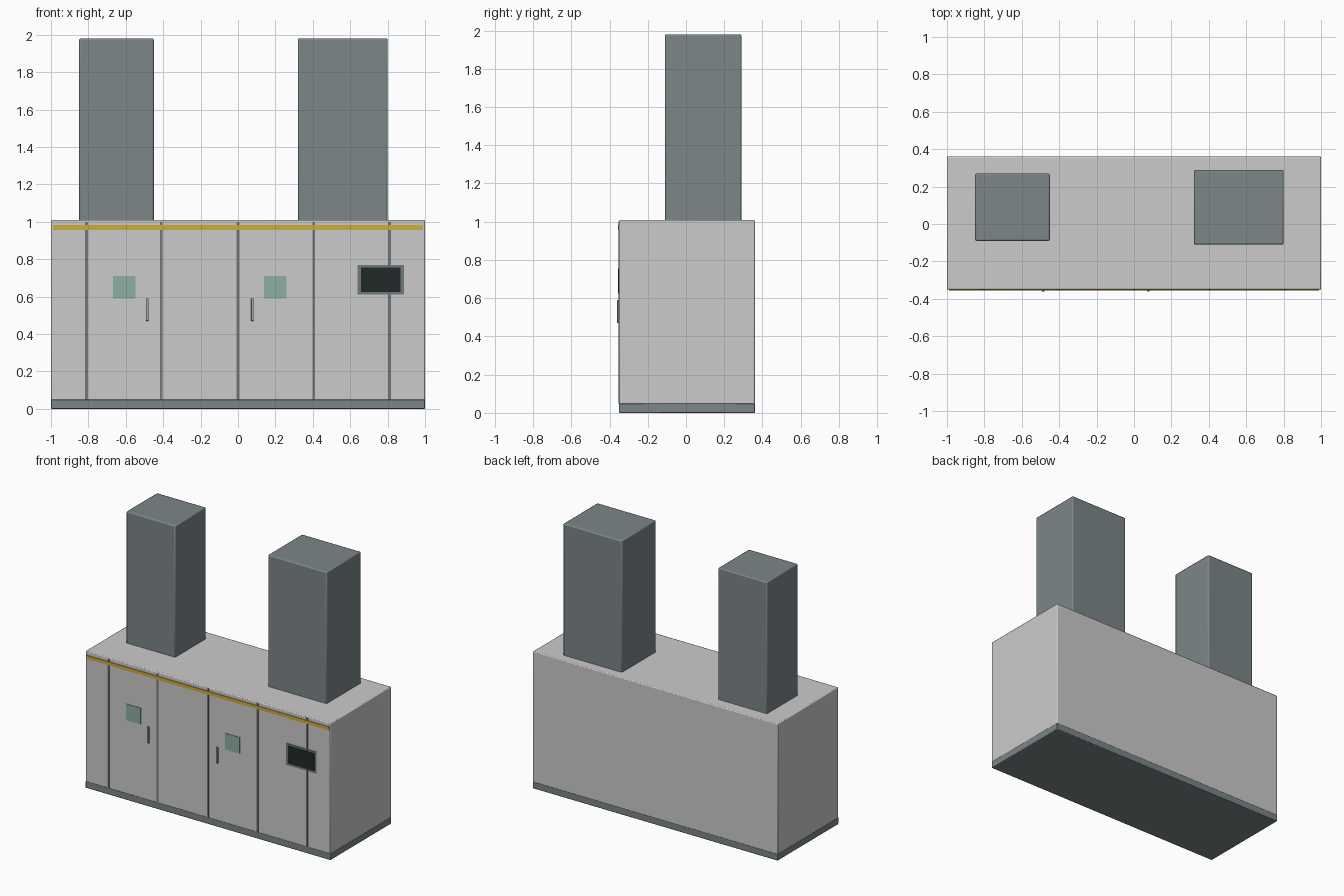
import bpy

if "Cube" in bpy.data.objects:
    bpy.data.objects.remove(bpy.data.objects["Cube"])


def material(name, rgb):
    m = bpy.data.materials.new(name)
    m.diffuse_color = (*rgb, 1)
    m.use_nodes = True
    m.node_tree.nodes["Principled BSDF"].inputs["Base Color"].default_value = m.diffuse_color
    return m


LIGHT = material("light_grey", (0.60, 0.61, 0.59))
SLATE = material("slate_grey", (0.20, 0.24, 0.25))
SEAM = material("seam_grey", (0.16, 0.19, 0.20))
YELLOW = material("yellow", (0.62, 0.42, 0.04))
GLASS = material("green_glass", (0.27, 0.42, 0.38))
BLACK = material("black", (0.015, 0.022, 0.022))
METAL = material("handle_metal", (0.38, 0.40, 0.40))


def box(name, x, y, z, mat, bevel=0.0):
    """Box from (min, max) ranges, with an optional small rounded edge."""
    ranges = (x, y, z)
    bpy.ops.mesh.primitive_cube_add(size=1, location=[(a + b) / 2 for a, b in ranges])
    o = bpy.context.object
    o.name = name
    o.scale = [b - a for a, b in ranges]
    bpy.ops.object.transform_apply(location=False, rotation=False, scale=True)
    o.data.materials.append(mat)
    if bevel:
        mod = o.modifiers.new("edge", 'BEVEL')
        mod.width = bevel
        mod.segments = 2
        bpy.ops.object.shade_smooth_by_angle()
    return o


FRONT = -0.35   # cabinet front face
IN = -0.34      # fittings start slightly inside the cabinet

# Cabinet and plinth
box("cabinet", (-1, 1), (FRONT, 0.36), (0.045, 1.01), LIGHT, 0.006)
box("plinth", (-1, 1), (FRONT, 0.36), (0, 0.05), SLATE, 0.004)

# Exhaust ducts on the roof
box("left_duct", (-0.85, -0.45), (-0.09, 0.27), (1.0, 1.98), SLATE, 0.008)
box("right_duct", (0.32, 0.80), (-0.11, 0.29), (1.0, 1.98), SLATE, 0.008)

# Vertical panel seams
for i, x in enumerate((-0.81, -0.41, 0, 0.405, 0.81)):
    box(f"panel_seam_{i + 1}", (x - 0.007, x + 0.007), (IN, -0.354), (0.05, 1.0), SEAM)

# Yellow trim strip
box("trim_strip", (-0.99, 0.99), (IN, -0.355), (0.957, 0.982), YELLOW)

# Door windows and handles
for side, wx, hx in (("left", -0.608, -0.485), ("right", 0.20, 0.077)):
    box(f"{side}_window", (wx - 0.06, wx + 0.06), (IN, -0.354), (0.59, 0.71), GLASS)
    box(f"{side}_handle", (hx - 0.007, hx + 0.007), (IN, -0.36), (0.47, 0.59), METAL, 0.002)

# Control screen in its frame
box("screen_frame", (0.64, 0.887), (IN, -0.353), (0.61, 0.77), SEAM)
box("screen", (0.657, 0.870), (IN, -0.356), (0.625, 0.755), BLACK)
